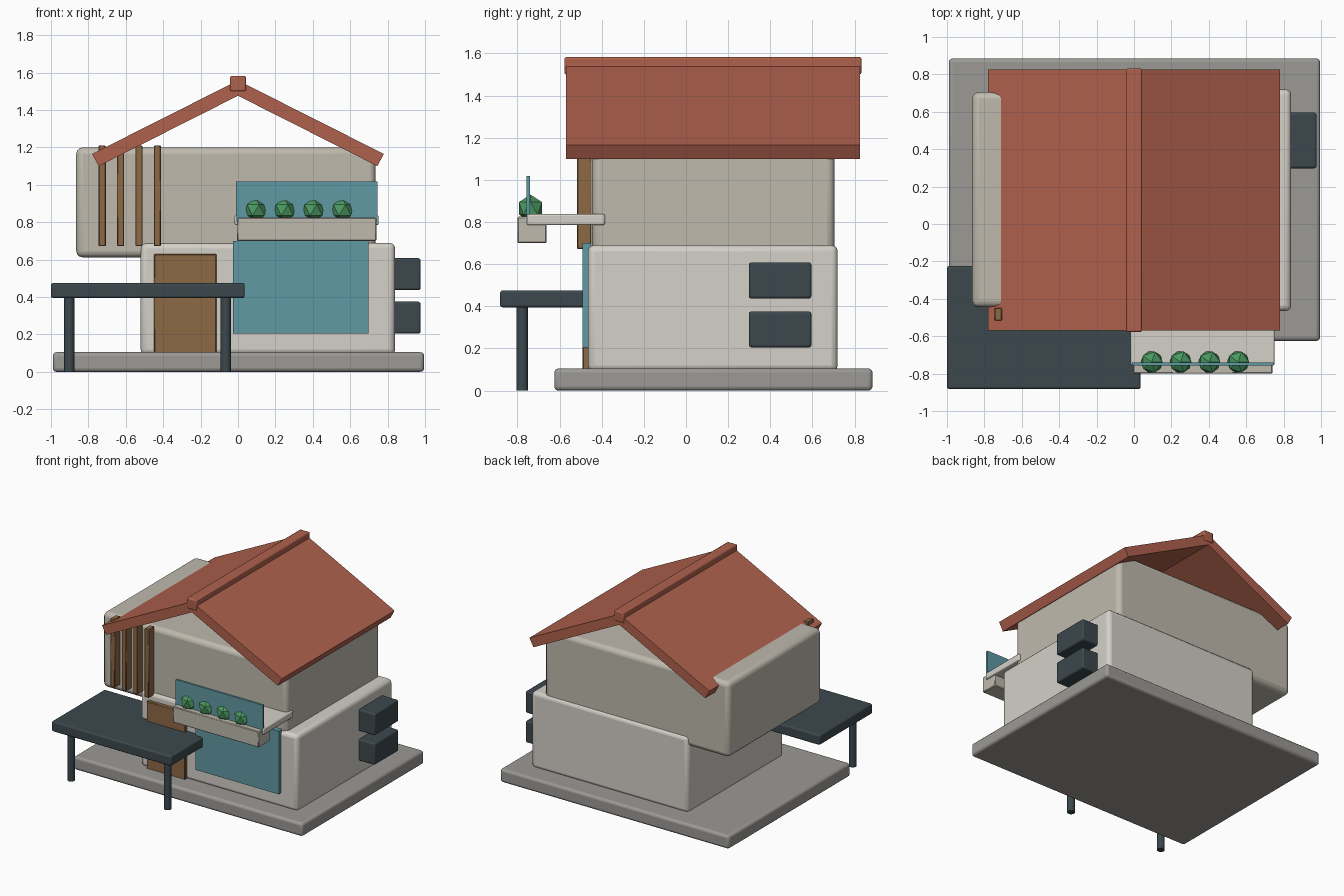
import bpy, math

if "Cube" in bpy.data.objects:
    bpy.data.objects.remove(bpy.data.objects["Cube"])

def mat(name, r, g, b):
    m = bpy.data.materials.new(name)
    m.diffuse_color = (r, g, b, 1)
    m.use_nodes = True
    m.node_tree.nodes["Principled BSDF"].inputs["Base Color"].default_value = m.diffuse_color
    return m

STONE = mat("stone", 0.33, 0.32, 0.30)
CREAM = mat("cream", 0.66, 0.63, 0.58)
BEIGE = mat("beige", 0.52, 0.49, 0.42)
TILE = mat("terracotta", 0.43, 0.12, 0.075)
WOOD = mat("wood", 0.27, 0.14, 0.06)
GLASS = mat("glass", 0.12, 0.32, 0.37)
DARK = mat("dark_metal", 0.045, 0.065, 0.075)
LEAF = mat("leaf", 0.07, 0.32, 0.12)


def finish(o, name, material, bevel=0, segments=3):
    o.name = name
    o.data.materials.append(material)
    if bevel:
        b = o.modifiers.new("bevel", "BEVEL")
        b.width, b.segments = bevel, segments
        b.limit_method = "ANGLE"
        bpy.ops.object.shade_smooth_by_angle(angle=math.radians(35))
    return o


def box(name, x, y, z, material, bevel=0, segments=3):
    """Box given by its (min, max) range on each axis."""
    bpy.ops.mesh.primitive_cube_add(size=1, location=[sum(r) / 2 for r in (x, y, z)])
    o = bpy.context.object
    o.scale = [r[1] - r[0] for r in (x, y, z)]
    bpy.ops.object.transform_apply(location=False, rotation=False, scale=True)
    return finish(o, name, material, bevel, segments)


# Base and the two storeys
box("base_slab", (-0.99, 0.995), (-0.625, 0.885), (0, 0.105), STONE, 0.02)
box("lower_storey", (-0.52, 0.84), (-0.465, 0.72), (0.09, 0.69), CREAM, 0.03)
box("upper_storey", (-0.865, 0.735), (-0.445, 0.705), (0.612, 1.2), BEIGE, 0.035)

# Pitched roof panels, open at the gables
def roof_panel(name, side):
    prof = [(0, 1.476), (0.745, 1.10), (0.78, 1.165), (0, 1.558)]
    y0, y1 = -0.57, 0.825
    verts = [(side * x, y, z) for y in (y0, y1) for x, z in prof]
    faces = [(0, 1, 2, 3), (7, 6, 5, 4)]
    faces += [(i, i + 4, (i + 1) % 4 + 4, (i + 1) % 4) for i in range(4)]
    if side < 0:
        faces = [f[::-1] for f in faces]
    me = bpy.data.meshes.new(name)
    me.from_pydata(verts, [], faces)
    o = bpy.data.objects.new(name, me)
    bpy.context.collection.objects.link(o)
    finish(o, name, TILE)

roof_panel("roof_right", 1)
roof_panel("roof_left", -1)
box("roof_ridge", (-0.042, 0.042), (-0.577, 0.832), (1.5, 1.582), TILE, 0.008, 2)

# Door and large window
box("front_door", (-0.45, -0.115), (-0.492, -0.44), (0.1, 0.63), WOOD, 0.005, 1)
box("front_window", (-0.027, 0.697), (-0.49, -0.45), (0.205, 0.7), GLASS)

# Vertical wooden slats
for i in range(4):
    cx = -0.726 + i * 0.0983
    box(f"slat_{i + 1}", (cx - 0.019, cx + 0.019), (-0.517, -0.448), (0.672, 1.21), WOOD, 0.004, 1)

# Balcony with planter, glass rail and shrubs
box("balcony_floor", (-0.018, 0.752), (-0.755, -0.385), (0.785, 0.837), CREAM, 0.008, 2)
box("planter", (-0.006, 0.74), (-0.8, -0.662), (0.7, 0.825), BEIGE, 0.005, 1)
box("balcony_rail", (-0.012, 0.745), (-0.757, -0.74), (0.8, 1.018), GLASS)
for i in range(4):
    bpy.ops.mesh.primitive_ico_sphere_add(subdivisions=1, radius=0.065,
                                          location=(0.095 + i * 0.154, -0.738, 0.865))
    finish(bpy.context.object, f"shrub_{i + 1}", LEAF)

# Entrance canopy on two round posts
box("canopy", (-1.0, 0.036), (-0.882, -0.225), (0.395, 0.475), DARK, 0.012)
for i, cx in enumerate((-0.902, -0.065)):
    bpy.ops.mesh.primitive_cylinder_add(vertices=16, radius=0.028, depth=0.42,
                                        location=(cx, -0.777, 0.21))
    finish(bpy.context.object, f"canopy_post_{i + 1}", DARK)
    bpy.ops.object.shade_smooth_by_angle(angle=math.radians(35))

# Wall-mounted cooling units
for i, z in enumerate(((0.205, 0.375), (0.437, 0.608))):
    box(f"cooling_unit_{i + 1}", (0.8, 0.976), (0.298, 0.595), z, DARK, 0.012)
